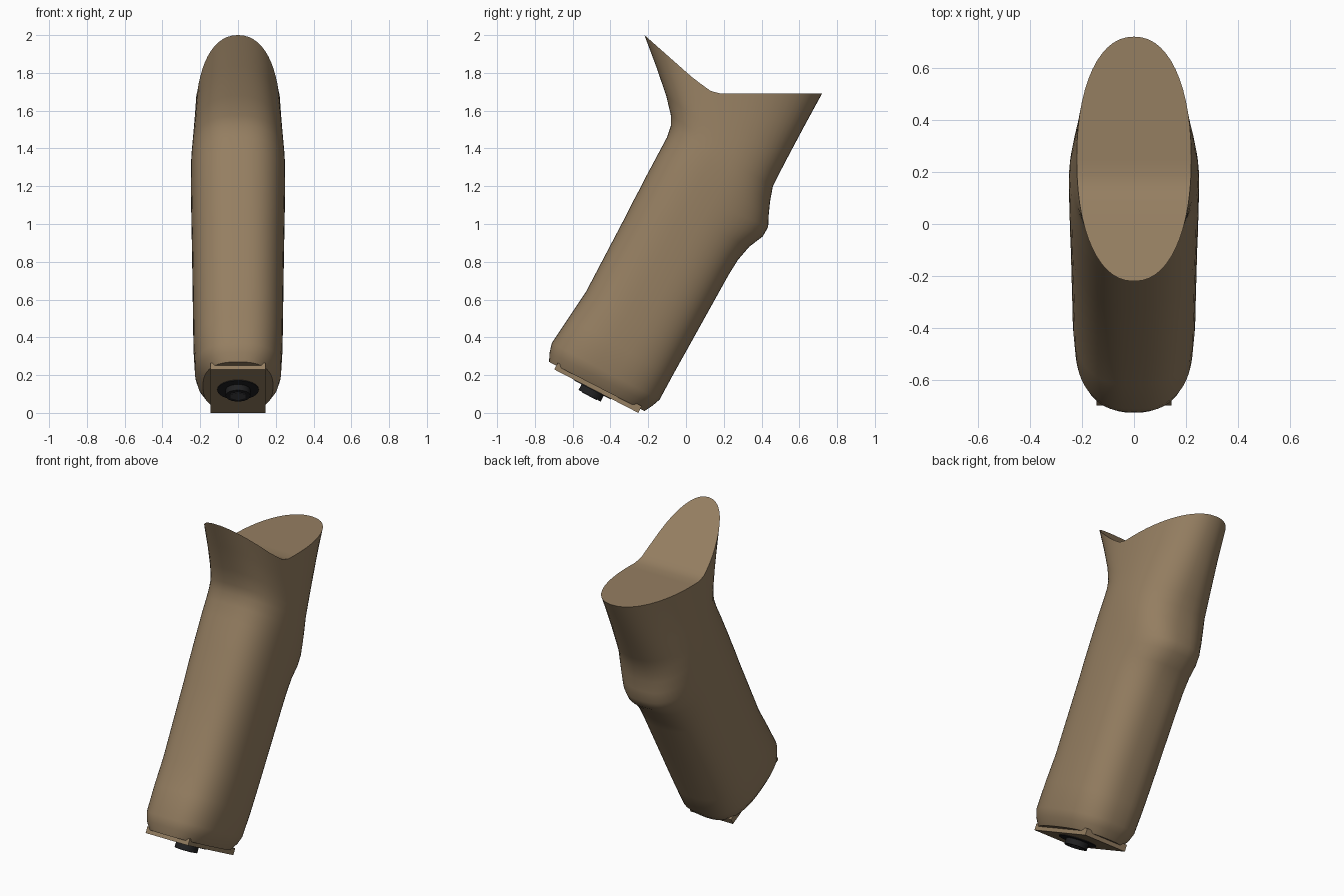
import bpy, bmesh, math
from mathutils import Vector, Matrix

if "Cube" in bpy.data.objects:
    bpy.data.objects.remove(bpy.data.objects["Cube"])


def material(name, rgb):
    m = bpy.data.materials.new(name)
    m.use_nodes = True
    m.diffuse_color = (*rgb, 1)
    m.node_tree.nodes["Principled BSDF"].inputs["Base Color"].default_value = (*rgb, 1)
    return m


tan = material("tan polymer", (0.30, 0.21, 0.12))
black = material("black washer", (0.015, 0.015, 0.016))
grey = material("grey steel", (0.055, 0.055, 0.06))


def finish(bm, name, mat, angle=35):
    bmesh.ops.recalc_face_normals(bm, faces=bm.faces)
    mesh = bpy.data.meshes.new(name)
    bm.to_mesh(mesh)
    bm.free()
    ob = bpy.data.objects.new(name, mesh)
    bpy.context.collection.objects.link(ob)
    mesh.materials.append(mat)
    bpy.ops.object.select_all(action='DESELECT')
    ob.select_set(True)
    bpy.context.view_layer.objects.active = ob
    bpy.ops.object.shade_smooth_by_angle(angle=math.radians(angle))
    return ob


# Grip sections: front y, front z, back y, back z, half width, saddle weight, hump
SECTIONS = [
    (-.22, 2.0, .72, 1.69, .22, 1, 0),
    (-.16, 1.84, .63, 1.525, .228, .67, 0),
    (-.105, 1.68, .55, 1.375, .237, .36, 0),
    (-.08, 1.575, .495, 1.27, .243, .15, 0),
    (-.08, 1.52, .46, 1.2, .247, .05, 0),
    (-.10, 1.46, .43, 1.12, .25, 0, .015),
    (-.14, 1.385, .40, 1.05, .25, 0, .038),
    (-.18, 1.31, .365, .985, .249, 0, .07),
    (-.215, 1.245, .335, .935, .248, 0, .072),
    (-.245, 1.185, .30, .88, .247, 0, .035),
    (-.28, 1.12, .265, .81, .246, 0, .01),
    (-.32, 1.04, .225, .73, .244, 0, 0),
    (-.53, .64, .0, .325, .238, 0, 0),
    (-.62, .505, -.075, .19, .236, 0, 0),
    (-.71, .37, -.14, .07, .228, 0, 0),
    (-.722, .32, -.175, .04, .215, 0, 0),
    (-.725, .27, -.22, .01, .185, 0, 0),
]
HALF = 28


def saddle(y):
    # Height of the folded top cut above a straight front-to-back line
    line = 2.0 - (y + .22) * .31 / .94
    if y < .04:
        cut = 2.0 - (y + .22) * .23 / .26
    elif y < .15:
        cut = 1.77 - (y - .04) * .08 / .11
    else:
        cut = 1.69
    return cut - line


def section(bm, s, n):
    fy, fz, by, bz, w, weight, hump = s
    ring = []
    for k in range(2 * HALF):
        a = math.pi * k / HALF
        c, d = math.cos(a), math.sin(a)
        t = -math.copysign(abs(c) ** (2 / n), c)
        x = math.copysign(abs(d) ** (2 / n), d) * w if k % HALF else 0
        u = (t + 1) / 2
        y = fy + (by - fy) * u
        z = fz + (bz - fz) * u + weight * saddle(-.22 + .94 * u)
        y += hump * max(0, t) ** 2
        ring.append(bm.verts.new((x, y, z)))
    return ring


def cap(bm, ring):
    # Strips joining mirrored points, so the cap follows the fold
    count = len(ring)
    for k in range(HALF):
        quad = [ring[k], ring[k + 1], ring[(count - k - 1) % count], ring[(count - k) % count]]
        bm.faces.new(list(dict.fromkeys(quad)))


bm = bmesh.new()
rings = [section(bm, s, 2.2 + .4 * min(1, i / 6)) for i, s in enumerate(SECTIONS)]
for upper, lower in zip(rings, rings[1:]):
    for k in range(2 * HALF):
        j = (k + 1) % (2 * HALF)
        bm.faces.new((upper[k], upper[j], lower[j], lower[k]))
cap(bm, rings[0])
cap(bm, rings[-1])
finish(bm, "grip_body", tan)

# Frame of the sloping underside: local z points out of the base
slope = Vector((0, .455, -.235)).normalized()
out = Vector((1, 0, 0)).cross(slope) * -1
if out.z > 0:
    out = -out
base = Matrix((Vector((1, 0, 0)), slope, out)).transposed().to_4x4()
base.translation = Vector((0, -.475, .115))

# Square base plate
bm = bmesh.new()
bmesh.ops.create_cube(bm, size=1, matrix=base @ Matrix.Translation((0, 0, -.02)) @ Matrix.Diagonal((.29, .50, .04, 1)))
finish(bm, "base_plate", tan)


def disc(name, radius, low, high, sides, mat):
    bm = bmesh.new()
    bmesh.ops.create_cone(bm, cap_ends=True, segments=sides, radius1=radius, radius2=radius, depth=high - low,
                          matrix=base @ Matrix.Translation((0, -.02, (low + high) / 2)))
    return finish(bm, name, mat)


# Washer, bolt head and its hexagonal socket
disc("washer", .11, -.01, .004, 32, black)
disc("bolt_head", .066, 0, .038, 24, black)
disc("bolt_socket", .045, .03, .041, 6, grey)
